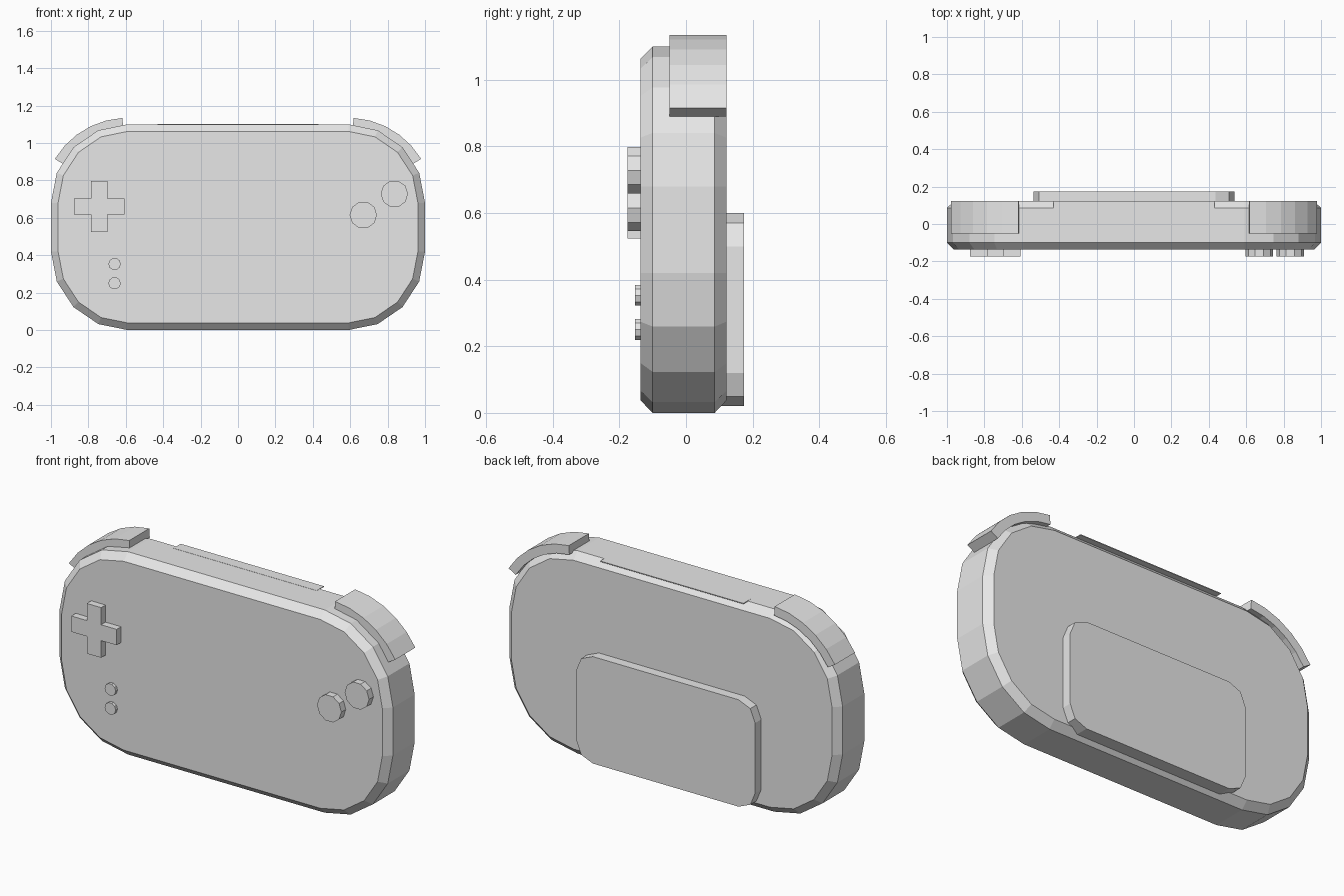
import bpy, bmesh
from math import cos, sin, pi, radians

cube = bpy.data.objects.get("Cube")
if cube:
    bpy.data.objects.remove(cube, do_unlink=True)

grey = bpy.data.materials.new("plain_grey")
grey.use_nodes = True
grey.diffuse_color = (0.8, 0.8, 0.8, 1)
grey.node_tree.nodes["Principled BSDF"].inputs["Base Color"].default_value = (0.8, 0.8, 0.8, 1)


def loft(name, layers):
    """Solid through outlines; each layer is (y, [(x, z), ...])."""
    bm = bmesh.new()
    rings = [[bm.verts.new((x, y, z)) for x, z in pts] for y, pts in layers]
    n = len(rings[0])
    for a, b in zip(rings, rings[1:]):
        for i in range(n):
            j = (i + 1) % n
            bm.faces.new((a[i], a[j], b[j], b[i]))
    bm.faces.new(rings[0])
    bm.faces.new(rings[-1])
    bmesh.ops.recalc_face_normals(bm, faces=bm.faces)
    mesh = bpy.data.meshes.new(name)
    bm.to_mesh(mesh)
    bm.free()
    mesh.materials.append(grey)
    obj = bpy.data.objects.new(name, mesh)
    bpy.context.collection.objects.link(obj)
    return obj


def prism(name, pts, front, back):
    return loft(name, [(front, pts), (back, pts)])


def rounded(half_w, half_h, cz, rx, rz, segs):
    """Rounded rectangle outline centred on x = 0."""
    pts = []
    for k, (sx, sz) in enumerate([(1, 1), (-1, 1), (-1, -1), (1, -1)]):
        for i in range(segs + 1):
            a = (k + i / segs) * pi / 2
            pts.append((sx * (half_w - rx) + rx * cos(a),
                        cz + sz * (half_h - rz) + rz * sin(a)))
    return pts


def disc(cx, cz, r, sides=10):
    return [(cx + r * cos(2 * pi * i / sides), cz + r * sin(2 * pi * i / sides))
            for i in range(sides)]


FRONT, BACK, TOP = -0.137, 0.122, 1.1

# Body with chamfered front and back rims
full = rounded(1, 0.55, 0.55, 0.41, 0.42, 4)
inset = rounded(0.962, 0.512, 0.55, 0.372, 0.382, 4)
loft("body", [(FRONT, inset), (-0.1, full), (0.086, full), (BACK, inset)])

# Raised panel on the back
prism("back_panel", rounded(0.537, 0.29, 0.31, 0.1, 0.1, 2), BACK - 0.02, 0.174)

# Thin lip over the top rear chamfer
lip = [(-0.43, TOP - 0.003), (0.43, TOP - 0.003), (0.43, TOP + 0.001), (-0.43, TOP + 0.001)]
prism("top_lip", lip, 0.06, BACK)

# Shoulder buttons wrapped round the top corners
angles = [radians(86.5 - 11.1 * i) for i in range(6)]
arc = [(0.59 + 0.454 * cos(a), 0.681 + 0.454 * sin(a)) for a in angles]
arc += [(0.59 + 0.405 * cos(a), 0.681 + 0.405 * sin(a)) for a in reversed(angles)]
for side, s in (("left", 1), ("right", -1)):
    prism(side + "_shoulder_button", [(s * x, z) for x, z in arc], -0.05, BACK)

# Direction pad
arm, wide = 0.136, 0.043
quarter = [(arm, -wide), (arm, wide), (wide, wide)]
cross = []
for k in range(4):
    c, s = (1, 0, -1, 0)[k], (0, 1, 0, -1)[k]
    cross += [(-0.742 + x * c - z * s, 0.66 + x * s + z * c) for x, z in quarter]
prism("direction_pad", cross, -0.175, FRONT + 0.01)

# Round buttons
for name, x, z, r, y in (("inner_action_button", 0.67, 0.615, 0.073, -0.175),
                         ("outer_action_button", 0.836, 0.728, 0.073, -0.175),
                         ("upper_menu_button", -0.66, 0.353, 0.033, -0.153),
                         ("lower_menu_button", -0.66, 0.25, 0.033, -0.153)):
    prism(name, disc(x, z, r), y, FRONT + 0.01)
